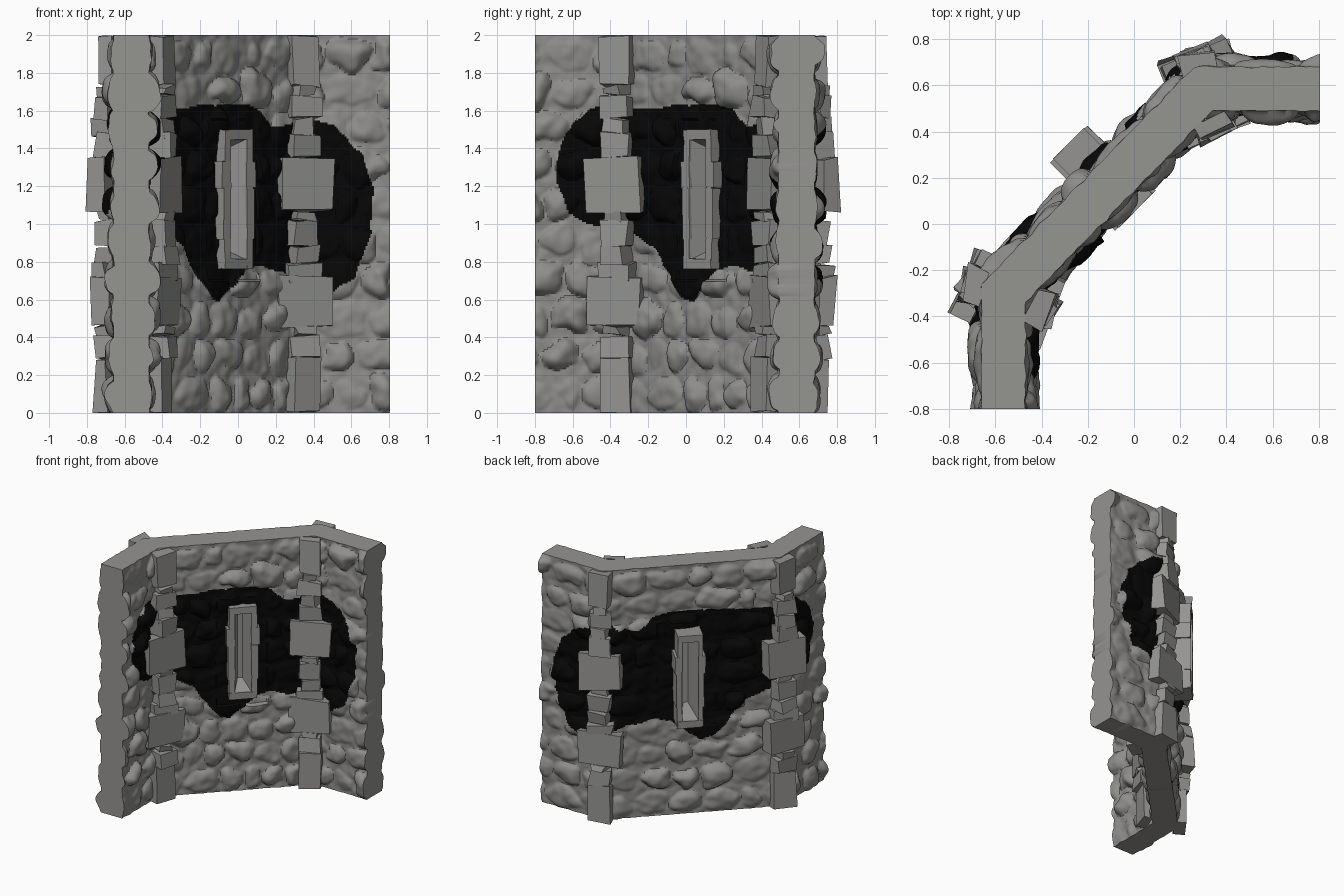
import bpy, bmesh, math, random
from mathutils import Vector, Matrix, noise

if "Cube" in bpy.data.objects:
    bpy.data.objects.remove(bpy.data.objects["Cube"])

random.seed(4)
R2 = math.sqrt(0.5)


def material(name, rgb):
    m = bpy.data.materials.new(name)
    m.diffuse_color = (*rgb, 1)
    m.use_nodes = True
    m.node_tree.nodes["Principled BSDF"].inputs["Base Color"].default_value = m.diffuse_color
    return m


RUBBLE = material("rubble grey", (0.27, 0.267, 0.257))
CUT = material("cut stone grey", (0.30, 0.297, 0.285))
BLACK = material("burnt black", (0.002, 0.002, 0.002))


def finish(name, bm, mats, smooth=None):
    bmesh.ops.recalc_face_normals(bm, faces=bm.faces)
    me = bpy.data.meshes.new(name)
    bm.to_mesh(me)
    bm.free()
    for m in mats:
        me.materials.append(m)
    if smooth:
        for p in me.polygons:                 # caps (cut stone) stay flat
            p.use_smooth = p.material_index < 2
        me.set_sharp_from_angle(angle=math.radians(smooth))
    ob = bpy.data.objects.new(name, me)
    bpy.context.collection.objects.link(ob)
    return ob


# --- wall plan: centre line with mitred offset vectors ---
P = [Vector(p) for p in ((-0.565, -0.8), (-0.565, -0.3), (0.30, 0.585), (0.805, 0.585))]
LEN = [(P[i + 1] - P[i]).length for i in range(3)]
N = []
for i in range(3):
    t = (P[i + 1] - P[i]).normalized()
    N.append(Vector((t.y, -t.x)))
M = [N[0]] + [(a + b) / (1 + a.dot(b)) for a, b in ((N[0], N[1]), (N[1], N[2]))] + [N[2]]
TOTAL = sum(LEN)


def plan(u, d):
    """Point at distance u along the wall, offset d towards the inside."""
    i = 0
    while i < 2 and u > LEN[i]:
        u -= LEN[i]
        i += 1
    f = u / LEN[i]
    return P[i].lerp(P[i + 1], f) + M[i].lerp(M[i + 1], f) * d


# --- burnt patch outline in (distance along wall, height) ---
PATCH = [(.12, 1.25), (.15, 1.42), (.22, 1.54), (.32, 1.61), (.7, 1.62), (1.22, 1.64), (1.38, 1.6),
         (1.51, 1.5), (1.73, 1.57), (1.91, 1.53), (2.07, 1.38), (2.15, 1.2), (2.13, .95), (2.03, .72),
         (1.92, .64), (1.8, .66), (1.68, .72), (1.43, .77), (1.27, .77), (1.18, .69), (1.07, .59),
         (.97, .62), (.84, .75), (.77, .88), (.55, .97), (.3, 1.0), (.2, 1.05)]


def burnt(u, z):
    u += 0.015 * noise.noise((u * 9, z * 9, 1))
    z += 0.02 * noise.noise((u * 9, z * 9, 7))
    inside = False
    for (a, b), (c, d) in zip(PATCH, PATCH[1:] + PATCH[:1]):
        if (b > z) != (d > z) and u < a + (z - b) * (c - a) / (d - b):
            inside = not inside
    return inside


# --- rubble courses: random stones per row and side ---
ROW = 0.2


def courses():
    rows = []
    for r in range(10):
        u, row = -random.uniform(0, 0.2), []
        while u < TOTAL:
            w = random.uniform(0.15, 0.29)
            row.append((u + w / 2, r * ROW + 0.1 + random.uniform(-.02, .02), w / 2 - 0.01,
                        random.uniform(.07, .095), random.choice((.015, .03, .045, .06))))
            u += w
        rows.append(row)
    return rows


C = Vector((-0.115, 0.18))                    # window centre on plan
U_WIN = LEN[0] + (C - P[1]).dot((P[2] - P[1]).normalized())


def depth(u, z, rows, seed):
    du = abs(u - U_WIN)
    if du < 0.075 and 0.815 < z < 1.445:
        return 0.01                           # window recess
    uu = u + 0.05 * noise.noise((u * 8, z * 8, seed))
    zz = z + 0.04 * noise.noise((u * 8, z * 8, seed + 5))
    h = 0
    for uc, zc, a, b, amp in rows[min(9, max(0, int(zz / ROW)))]:
        r = abs((uu - uc) / a) ** 2.4 + abs((zz - zc) / b) ** 2.4
        if r < 1:
            h = amp * (1 - r) ** 0.65
    if du < 0.2 and 0.7 < z < 1.55:
        h *= 0.4                              # calmer masonry round the window
    h *= min(1, (2 - z) / 0.05)
    h += 0.009 * noise.noise((u * 16, z * 16, seed + 9))
    return 0.095 + h


# --- rubble wall: two relief skins joined by flat caps ---
NU, NZ = 215, 190
bm = bmesh.new()
skins = []
for side, seed in ((1, 0), (-1, 30)):
    rows = courses()
    skin = []
    for i in range(NU + 1):
        u = TOTAL * i / NU
        col = []
        for k in range(NZ + 1):
            z = 2 * k / NZ
            p = plan(u, side * depth(u, z, rows, seed))
            col.append(bm.verts.new((p.x, p.y, z)))
        skin.append(col)
    skins.append(skin)
dark = [[burnt(TOTAL * (i + .5) / NU, 2 * (k + .5) / NZ) for k in range(NZ)] for i in range(NU)]
for s in skins:
    for i in range(NU):
        for k in range(NZ):
            f = bm.faces.new((s[i][k], s[i + 1][k], s[i + 1][k + 1], s[i][k + 1]))
            f.material_index = 1 if dark[i][k] else 0
A, B = skins
for k in (0, NZ):
    for i in range(NU):
        bm.faces.new((A[i][k], A[i + 1][k], B[i + 1][k], B[i][k])).material_index = 2
for i in (0, NU):
    for k in range(NZ):
        bm.faces.new((A[i][k], A[i][k + 1], B[i][k + 1], B[i][k])).material_index = 2
finish("rubble_wall", bm, [RUBBLE, BLACK, CUT], 40)


def block(bm, centre, size, angle, jitter=0.0):
    """Roughly squared stone; local x is its width, y its depth."""
    mat = Matrix.Translation(centre) @ Matrix.Rotation(angle, 4, 'Z') @ Matrix.Diagonal((*size, 1))
    for v in bmesh.ops.create_cube(bm, size=1, matrix=mat)['verts']:
        v.co += Vector([random.uniform(-jitter, jitter) for _ in range(3)])
        v.co.z = min(1.998, max(0, v.co.z))


# --- corner stones: (bottom, top, width) of each stone in a stack ---
STACK = [(0, .29, .17), (.29, .41, .16), (.41, .46, .1), (.46, .72, .31), (.69, .79, .19),
         (.79, .88, .14), (.88, 1.02, .16), (1.02, 1.07, .11), (1.07, 1.35, .31), (1.35, 1.48, .16),
         (1.46, 1.56, .12), (1.56, 1.68, .16), (1.68, 1.73, .1), (1.73, 2, .16)]
for name, x, y, deg in (("inner_left_corner_stones", -.405, -.37, 67.5), ("inner_right_corner_stones", .343, .432, 22.5),
                        ("outer_left_corner_stones", -.685, -.265, 67.5), ("outer_right_corner_stones", .275, .695, 22.5)):
    bm = bmesh.new()
    for lo, hi, w in STACK:
        wide = w > .2
        turn = random.uniform(-5, 5) if wide else random.uniform(-14, 14)
        d = 0.1 if wide else random.uniform(.07, .13)
        block(bm, (x, y, (lo + hi) / 2), (w, d, hi - lo), math.radians(deg + turn), 0.013)
    finish(name, bm, [CUT])


# --- window slit: framed and splayed on both faces ---
T, NRM = Vector((R2, R2, 0)), Vector((R2, -R2, 0))
C3 = Vector((C.x, C.y, 0))


def at(s, d, z):
    return C3 + T * s + NRM * d + Vector((0, 0, z))


for name, side, half, front in (("inner_window", 1, .105, .17), ("outer_window", -1, .095, .235)):
    bm = bmesh.new()
    ang = math.radians(45)
    cuts = [.765, .92, 1.19, 1.33, 1.49]
    for sgn in (-1, 1):                       # jambs of staggered blocks
        for j in range(4):
            lo, hi = cuts[j], cuts[j + 1]
            grow = (0, .008, .018, -.004)[j]
            w = half - 0.06 + grow
            block(bm, at(sgn * (0.06 + w / 2), side * (front + .04) / 2, (lo + hi) / 2),
                  (w, front - .04, hi - lo), ang, 0.003)
    for lo, hi in ((.76, .815), (1.445, 1.5)):  # sill and lintel
        block(bm, at(0, side * (front + .04) / 2, (lo + hi) / 2),
              (2 * half - .005, front - .035, hi - lo), ang, 0.002)
    finish(name + "_frame", bm, [CUT])

    bm = bmesh.new()                          # splayed lining and closing slit
    rings = []
    for s, d, lo, hi in ((.063, front - .005, .81, 1.45), (.018, .03, .87, 1.39)):
        rings.append([bm.verts.new(at(a * s, side * d, z))
                      for a, z in ((-1, lo), (1, lo), (1, hi), (-1, hi))])
    for j in range(4):
        k = (j + 1) % 4
        bm.faces.new((rings[0][j], rings[0][k], rings[1][k], rings[1][j]))
    bm.faces.new(rings[1])
    finish(name + "_splay", bm, [CUT])
